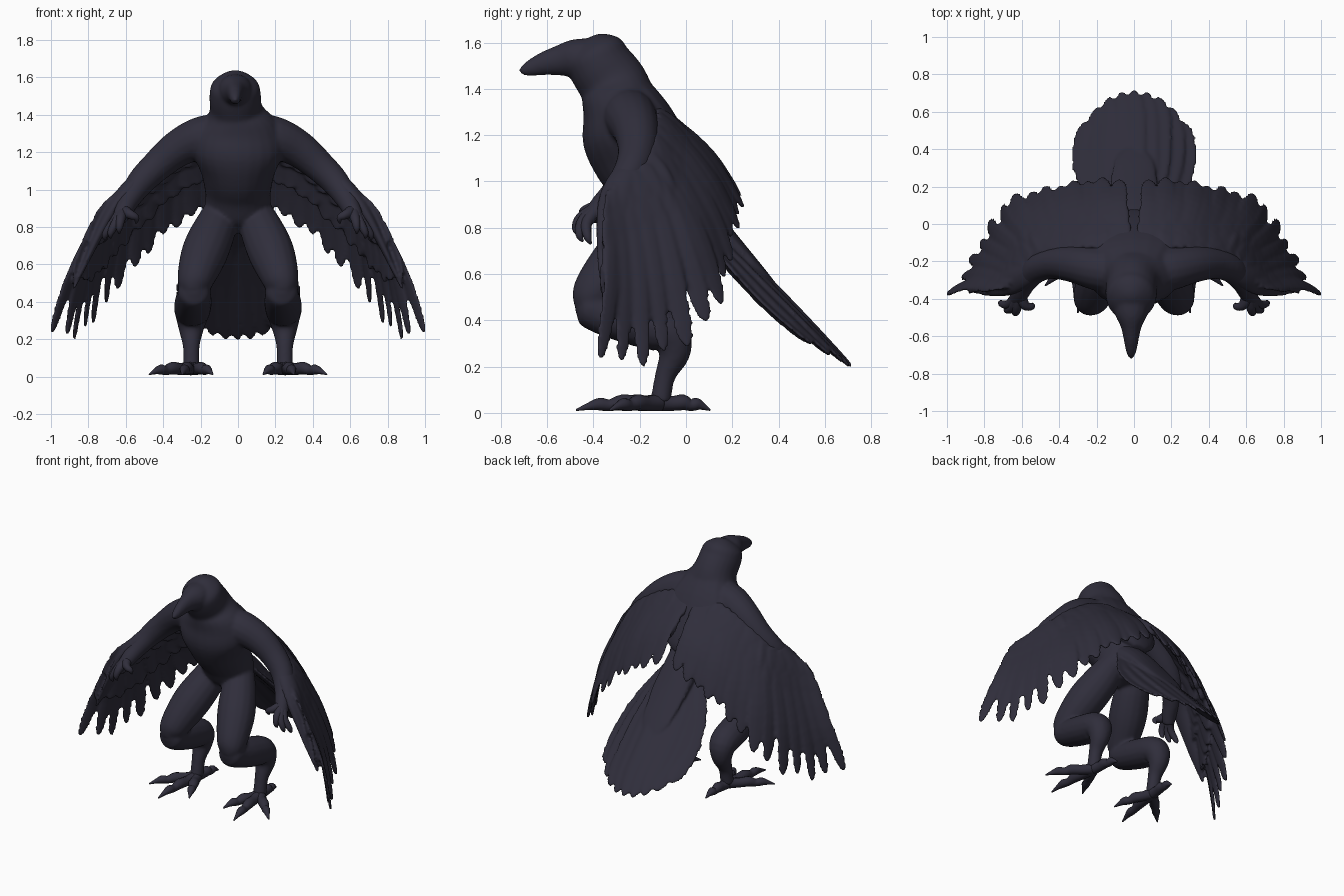
import bpy, bmesh, math
from mathutils import Vector

cube = bpy.data.objects.get("Cube")
if cube:
    bpy.data.objects.remove(cube)

plumage = bpy.data.materials.new("dark_plumage")
plumage.use_nodes = True
COLOUR = (0.029, 0.027, 0.044, 1)
plumage.diffuse_color = COLOUR
bsdf = plumage.node_tree.nodes["Principled BSDF"]
bsdf.inputs["Base Color"].default_value = COLOUR
bsdf.inputs["Roughness"].default_value = 0.8


def spline(points, t):
    """Smooth value at t (0 to 1) through tuples of any length."""
    last = len(points) - 1
    i = min(int(t * last), last - 1)
    u = t * last - i
    quad = zip(*(points[min(max(i + k, 0), last)] for k in (-1, 0, 1, 2)))
    return [0.5 * (2*b + (c - a)*u + (2*a - 5*b + 4*c - d)*u*u + (3*b - a - 3*c + d)*u**3)
            for a, b, c, d in quad]


def loft(bm, points, side=(1, 0, 0), sides=16, steps=4):
    """Tube through (x, y, z, half width, half depth) with oval sections."""
    count = (len(points) - 1) * steps
    rows = [spline(points, i / count) for i in range(count + 1)]
    centres = [Vector(r[:3]) for r in rows]
    rings = []
    for i, r in enumerate(rows):
        tangent = (centres[min(i + 1, count)] - centres[max(i - 1, 0)]).normalized()
        a = Vector(side)
        a = (a - tangent * a.dot(tangent)).normalized()
        b = tangent.cross(a)
        ring = []
        for k in range(sides):
            ang = math.tau * k / sides
            ring.append(bm.verts.new(centres[i] + a * math.cos(ang) * max(r[3], .002)
                                     + b * math.sin(ang) * max(r[4], .002)))
        rings.append(ring)
    for lo, hi in zip(rings, rings[1:]):
        for k in range(sides):
            n = (k + 1) % sides
            bm.faces.new((lo[k], lo[n], hi[n], hi[k]))
    bm.faces.new(rings[0][::-1])
    bm.faces.new(rings[-1])


def tube(bm, points, side=(1, 0, 0), **kw):
    """Loft with round sections: (x, y, z, radius)."""
    loft(bm, [(*p, p[3]) for p in points], side, **kw)


def feather(bm, root, tip, width, side, outward, bulge, lift=0.0, mid=(0, 0, 0)):
    """Flat blade with a rounded tip, arched away from the body."""
    root, tip = Vector(root), Vector(tip)
    along = (tip - root).normalized()
    side = Vector(side)
    side = (side - along * side.dot(along)).normalized()
    normal = along.cross(side)
    if normal.dot(Vector(outward)) < 0:
        normal.negate()
    points = []
    for t, w in ((0, .6), (.3, 1), (.6, 1), (.85, .9), (.96, .6), (1, .15)):
        arch = math.sin(math.pi * t)
        p = root.lerp(tip, t) + normal * (bulge * arch + lift) + Vector(mid) * arch
        points.append((*p, width * w, 0.012 - .003 * t))
    loft(bm, points, side + normal * 0.14, sides=8, steps=3)


def finish(bm, name, mirror=False, blend=0):
    bmesh.ops.recalc_face_normals(bm, faces=bm.faces)
    mesh = bpy.data.meshes.new(name)
    bm.to_mesh(mesh)
    bm.free()
    mesh.materials.append(plumage)
    mesh.shade_smooth()
    obj = bpy.data.objects.new(name, mesh)
    bpy.context.collection.objects.link(obj)
    if mirror:
        obj.modifiers.new("Mirror", 'MIRROR').use_mirror_merge = False
    if blend:
        remesh = obj.modifiers.new("Blend", 'REMESH')
        remesh.mode = 'VOXEL'
        remesh.voxel_size = 0.01
        remesh.use_smooth_shade = True
        smooth = obj.modifiers.new("Soften", 'SMOOTH')
        smooth.factor = 0.5
        smooth.iterations = blend


# Body: torso, back, head, beak, legs and arms blended into one skin
bm = bmesh.new()
loft(bm, [(0, -.09, .77, .06, .07), (0, -.10, .85, .17, .14), (0, -.14, .98, .175, .17),
          (0, -.20, 1.10, .20, .20), (0, -.25, 1.22, .25, .205), (0, -.285, 1.33, .22, .165),
          (-.01, -.315, 1.42, .145, .15), (-.015, -.37, 1.50, .138, .14),
          (-.015, -.40, 1.56, .125, .13), (-.015, -.42, 1.60, .07, .08),
          (-.015, -.43, 1.615, .01, .01)], sides=24)
loft(bm, [(0, -.27, 1.42, .13, .09), (0, -.16, 1.28, .22, .10), (0, -.05, 1.13, .21, .08),
          (0, .03, 1.02, .13, .05), (0, .06, .97, .05, .02)])
loft(bm, [(-.015, -.38, 1.53, .10, .09), (-.015, -.48, 1.53, .088, .085),
          (-.015, -.55, 1.522, .056, .066), (-.015, -.62, 1.507, .04, .05),
          (-.015, -.685, 1.485, .027, .032), (-.015, -.72, 1.475, .01, .012)])
legs = [
    [(.09, -.10, .89, .09), (.125, -.17, .79, .115), (.175, -.27, .67, .125),
     (.215, -.365, .56, .108), (.235, -.42, .485, .085), (.237, -.45, .445, .045)],
    [(.235, -.475, .475, .03), (.235, -.435, .465, .08), (.235, -.36, .43, .092),
     (.24, -.22, .39, .10), (.245, -.08, .345, .095), (.25, -.05, .26, .07),
     (.25, -.09, .16, .045), (.25, -.11, .05, .045)]]
arm = [(.08, -.26, 1.29, .12), (.20, -.24, 1.275, .115), (.32, -.215, 1.22, .10),
       (.43, -.21, 1.13, .085), (.52, -.24, 1.04, .075), (.58, -.31, .95, .06),
       (.61, -.37, .89, .05), (.635, -.41, .84, .04)]
for s in (1, -1):
    for path in legs:
        tube(bm, [(s * x, y, z, r) for x, y, z, r in path])
    tube(bm, [(s * x, y, z, r) for x, y, z, r in arm], (0, 1, 0))
finish(bm, "body", blend=8)

# Feet: three front toes and one back toe, each with knuckles and a claw
bm = bmesh.new()
ankle = Vector((.25, -.11, .04))
for tx, ty in ((.475, -.33), (.30, -.475), (.135, -.36), (.23, .105)):
    d = Vector((tx, ty, .012)) - ankle
    path = []
    for t, up, r in ((0, .005, .038), (.25, .008, .032), (.45, .018, .034), (.6, .01, .025),
                     (.72, .018, .027), (.85, .012, .016), (1, 0, .004)):
        p = ankle + d * t
        path.append((p.x, p.y, max(p.z + up, r), r))
    tube(bm, path, (0, 0, 1), sides=10, steps=3)
finish(bm, "feet", mirror=True)

# Hands: thumb and three curled fingers
bm = bmesh.new()
for x, y, z in ((.545, -.44, .82), (.635, -.475, .765), (.68, -.46, .74), (.71, -.425, .73)):
    k = Vector((.62, -.38, .88)).lerp(Vector((x, y, z)), .5) + Vector((0, -.025, .02))
    tube(bm, [(.615, -.37, .89, .035), (*k, .026), (x, y, z + .03, .018), (x, y + .015, z, .005)],
         sides=10)
finish(bm, "hands", mirror=True)

# Wings: long flight feathers with two shorter covering rows
TIPS = [(.995, -.37, .235), (.915, -.26, .19), (.86, -.15, .21), (.80, -.04, .26), (.73, .08, .34),
        (.65, .15, .46), (.55, .18, .57), (.46, .20, .68), (.37, .22, .77), (.28, .235, .82),
        (.19, .245, .88), (.08, .25, .92)]
ROOTS = [(.65, -.32, .95), (.60, -.25, 1.01), (.53, -.18, 1.08), (.42, -.14, 1.17),
         (.30, -.13, 1.25), (.18, -.13, 1.30), (.06, -.15, 1.32)]
OUT = (.5, .6, .6)
bm = bmesh.new()
for reach, count, width, lift in ((1, 14, .056, 0), (.62, 15, .06, .008), (.36, 14, .065, .012)):
    for i in range(count):
        t = i / (count - 1)
        root = Vector(spline(ROOTS, t))
        tip = root.lerp(Vector(spline(TIPS, t)), reach * (1 - .04 * (i % 2)))
        side = Vector(spline(TIPS, max(t - .05, 0))) - Vector(spline(TIPS, min(t + .05, 1)))
        if t < .4:
            side.x *= .6
        slim = .8 if reach == 1 and t < .3 else 1
        feather(bm, root, tip, width * slim, side, OUT, .045 * reach + .005, lift)
# Leading edge carrying the outer feathers
loft(bm, [(.50, -.22, 1.07, .06, .05), (.58, -.27, 1.00, .07, .05), (.66, -.31, .91, .07, .038),
          (.74, -.33, .77, .06, .026), (.82, -.34, .60, .04, .015), (.88, -.35, .47, .012, .008)],
     (0, 1, 0))
finish(bm, "wings", mirror=True, blend=3)

# Tail: broad cupped fan with a scalloped end
bm = bmesh.new()
for i in range(9):
    t = (i - 4) / 4
    a = abs(t)
    root = (.10 * t, .0, .92 - .04 * a)
    tip = (.26 * t, .715 - .17 * a ** 2.2, .20 + .10 * a ** 2.2)
    feather(bm, root, tip, .062, (1, 0, -.4 * t), (0, .6, .7), .01, -.003 * (i % 2),
            mid=(.085 * t, 0, -.06 * a * a))
loft(bm, [(0, -.08, .95, .14, .10), (0, .06, .86, .13, .07), (0, .20, .74, .13, .035),
          (0, .34, .60, .10, .014), (0, .42, .51, .03, .005)])
finish(bm, "tail", blend=3)
